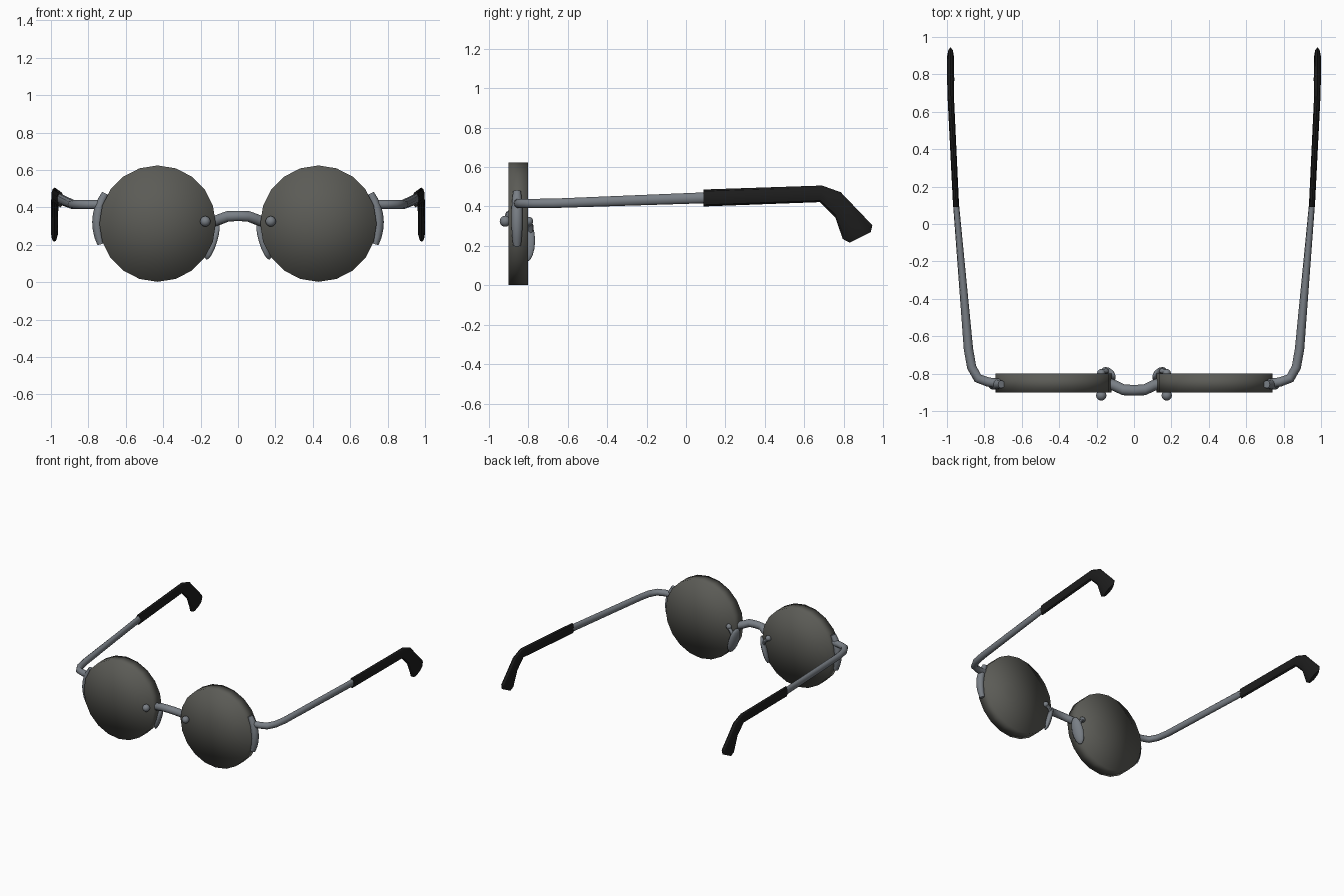
import bpy, bmesh, math
from mathutils import Vector, Matrix

if "Cube" in bpy.data.objects:
    bpy.data.objects.remove(bpy.data.objects["Cube"])


def material(name, rgb):
    m = bpy.data.materials.new(name)
    m.diffuse_color = (*rgb, 1)
    m.use_nodes = True
    m.node_tree.nodes["Principled BSDF"].inputs["Base Color"].default_value = m.diffuse_color
    return m


METAL = material("grey metal", (0.19, 0.21, 0.235))
LENS = material("smoked lens", (0.105, 0.105, 0.093))
BLACK = material("black rubber", (0.012, 0.012, 0.012))


def finish(bm, name, mat, angle=None):
    """Turn a bmesh into a shaded object."""
    bmesh.ops.recalc_face_normals(bm, faces=bm.faces)
    me = bpy.data.meshes.new(name)
    bm.to_mesh(me)
    bm.free()
    me.materials.append(mat)
    ob = bpy.data.objects.new(name, me)
    bpy.context.collection.objects.link(ob)
    for p in me.polygons:
        p.use_smooth = True
    if angle:
        bpy.ops.object.select_all(action='DESELECT')
        ob.select_set(True)
        bpy.context.view_layer.objects.active = ob
        bpy.ops.object.shade_smooth_by_angle(angle=math.radians(angle))
    return ob


def skin(name, rings, mat, sides=10, angle=45):
    """Loft elliptical rings given as (centre, half axis u, half axis v)."""
    bm = bmesh.new()
    loops = []
    for c, u, v in rings:
        loops.append([bm.verts.new(c + u * math.cos(a) + v * math.sin(a))
                      for a in (2 * math.pi * i / sides for i in range(sides))])
    for a, b in zip(loops, loops[1:]):
        for i in range(sides):
            j = (i + 1) % sides
            bm.faces.new((a[i], a[j], b[j], b[i]))
    bm.faces.new(loops[0])
    bm.faces.new(loops[-1])
    return finish(bm, name, mat, angle)


def tube(name, pts, radii, ref, mat, sides=10):
    """Sweep an ellipse along a path; radii are (sideways, along ref)."""
    pts = [Vector(p) for p in pts]
    rings = []
    for i, p in enumerate(pts):
        d0 = (p - pts[max(i - 1, 0)]).normalized()
        d1 = (pts[min(i + 1, len(pts) - 1)] - p).normalized()
        t = (d0 + d1).normalized()
        u = t.cross(Vector(ref)).normalized()
        v = u.cross(t)
        rings.append((p, u * radii[i][0], v * radii[i][1]))
    return skin(name, rings, mat, sides)


def ball(name, matrix, mat, seg=12, rings=8):
    bm = bmesh.new()
    bmesh.ops.create_uvsphere(bm, u_segments=seg, v_segments=rings, radius=1, matrix=matrix)
    return finish(bm, name, mat)


CX, CZ, R = 0.43, 0.313, 0.311

for s, side in ((1, "right"), (-1, "left")):
    # Lens: 20-sided disc with softly shaded caps
    bm = bmesh.new()
    bmesh.ops.create_cone(bm, cap_ends=True, cap_tris=True, segments=20,
                          radius1=R, radius2=R, depth=0.1,
                          matrix=Matrix.Translation((s * CX, -0.85, CZ)) @ Matrix.Rotation(math.pi / 2, 4, 'X'))
    finish(bm, "lens_" + side, LENS)

    # Crescent end piece hugging the outer rim
    arc, rad = [], []
    for i in range(8):
        f = i / 7
        a = math.radians(-20 + 50 * f)
        arc.append((s * (CX + 0.322 * math.cos(a)), -0.857, CZ + 0.322 * math.sin(a)))
        k = 0.7 + 0.3 * math.sin(math.pi * f)
        rad.append((0.028 * k, 0.03 * k))
    tube("end_piece_" + side, arc, rad, (0, 1, 0), METAL)

    # Metal arm with rounded hinge corner
    arm = [(0.70, -0.855, 0.415), (0.78, -0.845, 0.415), (0.835, -0.825, 0.415),
           (0.868, -0.765, 0.415), (0.885, -0.67, 0.416), (0.951, 0.10, 0.444)]
    tube("arm_" + side, [(s * x, y, z) for x, y, z in arm],
         [(0.025, 0.025)] * 5 + [(0.016, 0.029)], (0, 0, 1), METAL)

    # Black ear tip: top and bottom edge points, x centre, half width
    tip = [((0.09, 0.486), (0.09, 0.400), 0.951, 0.017),
           ((0.69, 0.506), (0.68, 0.422), 0.980, 0.018),
           ((0.785, 0.472), (0.757, 0.345), 0.980, 0.020),
           ((0.945, 0.305), (0.795, 0.235), 0.981, 0.020),
           ((0.937, 0.270), (0.830, 0.216), 0.982, 0.014)]
    rings = []
    for (ty, tz), (by, bz), x, w in tip:
        top, bot = Vector((s * x, ty, tz)), Vector((s * x, by, bz))
        rings.append(((top + bot) / 2, (top - bot) / 2, Vector((w, 0, 0))))
    skin("ear_tip_" + side, rings, BLACK, 10, 30)

    # Screws on both faces of the lens
    for y, r, n in ((-0.917, 0.028, "front"), (-0.797, 0.022, "back")):
        ball("screw_%s_%s" % (n, side),
             Matrix.Translation((s * 0.175, y, 0.325)) @ Matrix.Diagonal((r, r, r, 1)), METAL)

    # Nose pad, tilted outward at the bottom and turned to face the nose
    ball("nose_pad_" + side,
         Matrix.Translation((s * 0.138, -0.806, 0.222)) @ Matrix.Rotation(s * math.radians(-17), 4, 'Y')
         @ Matrix.Rotation(s * math.radians(-25), 4, 'Z') @ Matrix.Diagonal((0.022, 0.045, 0.107, 1)), METAL)
    # Small wire from lens to pad
    tube("pad_wire_" + side, [(s * 0.185, -0.797, 0.325), (s * 0.15, -0.785, 0.30), (s * 0.13, -0.79, 0.25)],
         [(0.013, 0.013)] * 3, (0, 1, 0), METAL, 8)

# Bridge bowed up and forward between the lenses
half = [(0.17, -0.85, 0.322), (0.125, -0.855, 0.326), (0.095, -0.868, 0.337), (0.055, -0.887, 0.352)]
path = [(-x, y, z) for x, y, z in half] + [(0, -0.889, 0.354)] + half[::-1]
tube("bridge", path, [(0.029, 0.029)] * len(path), (0, 0, 1), METAL)
